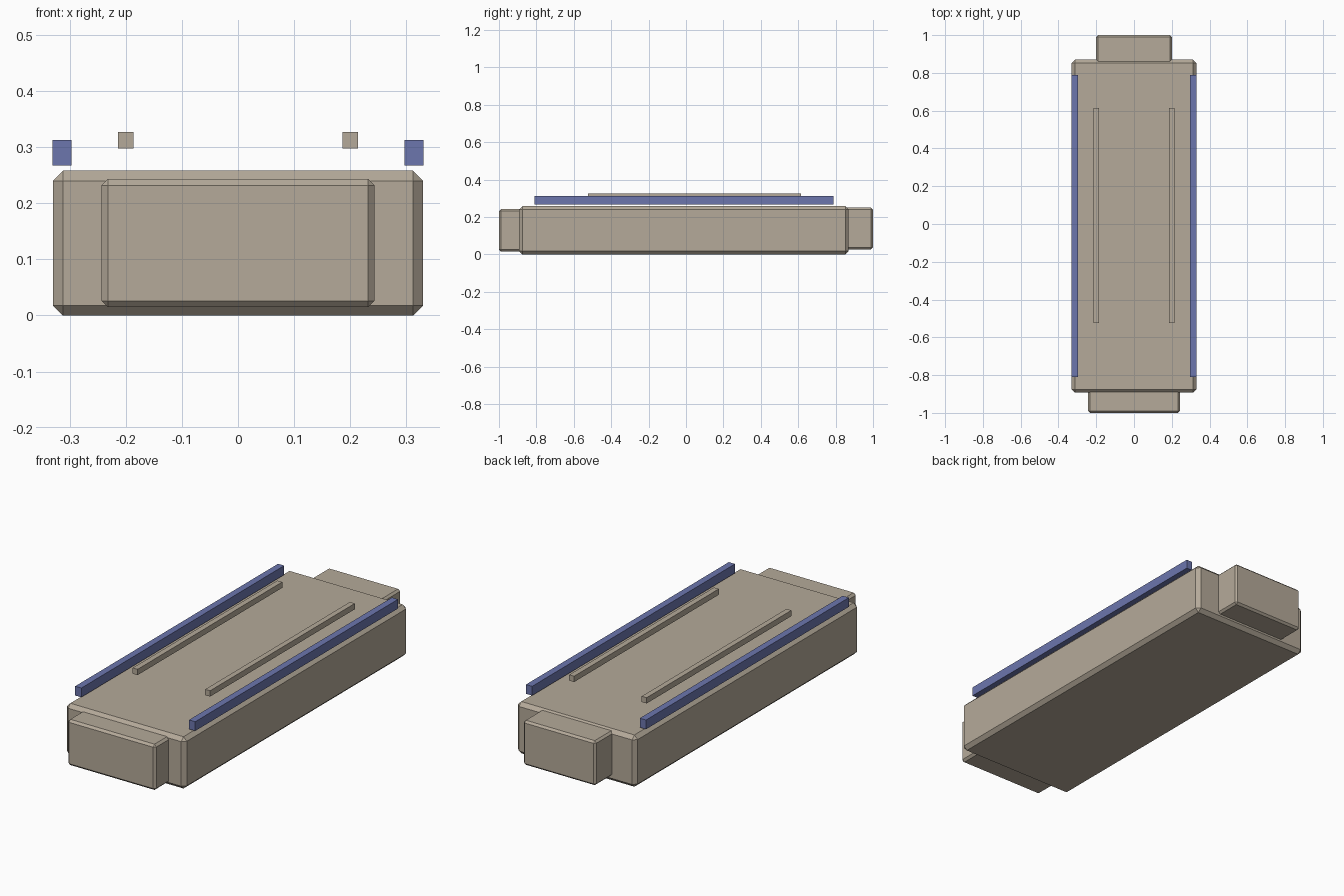
import bpy

if "Cube" in bpy.data.objects:
    bpy.data.objects.remove(bpy.data.objects["Cube"])


def material(name, rgb):
    m = bpy.data.materials.new(name)
    m.diffuse_color = (*rgb, 1.0)
    m.use_nodes = True
    m.node_tree.nodes["Principled BSDF"].inputs["Base Color"].default_value = m.diffuse_color
    return m


TAUPE = material("taupe", (0.46, 0.40, 0.32))
BLUE = material("blue", (0.15, 0.18, 0.42))


def box(name, lo, hi, mat, chamfer=0.0):
    """Axis-aligned box between two corners, with optional flat chamfers."""
    centre = [(a + b) / 2 for a, b in zip(lo, hi)]
    bpy.ops.mesh.primitive_cube_add(size=1, location=centre)
    ob = bpy.context.object
    ob.name = name
    ob.scale = [b - a for a, b in zip(lo, hi)]
    bpy.ops.object.transform_apply(location=False, rotation=False, scale=True)
    ob.data.materials.append(mat)
    if chamfer:
        bevel = ob.modifiers.new("chamfer", 'BEVEL')
        bevel.width = chamfer
        bevel.segments = 1
    return ob


# Main body and the stepped blocks at each end
box("main_body", (-0.33, -0.893, 0.0), (0.33, 0.87, 0.258), TAUPE, 0.018)
box("front_block", (-0.243, -1.0, 0.015), (0.243, -0.875, 0.243), TAUPE, 0.011)
box("back_block", (-0.2, 0.85, 0.028), (0.2, 1.0, 0.25), TAUPE, 0.01)

# Paired rails floating just above the top face
for side, label in ((-1, "left"), (1, "right")):
    def rail(name, x, width, y0, y1, z0, z1, mat):
        cx = side * x
        box(f"{label}_{name}", (cx - width / 2, y0, z0),
            (cx + width / 2, y1, z1), mat)

    rail("edge_rail", 0.314, 0.034, -0.81, 0.788, 0.267, 0.313, BLUE)
    rail("inner_rail", 0.2, 0.027, -0.525, 0.615, 0.298, 0.327, TAUPE)
